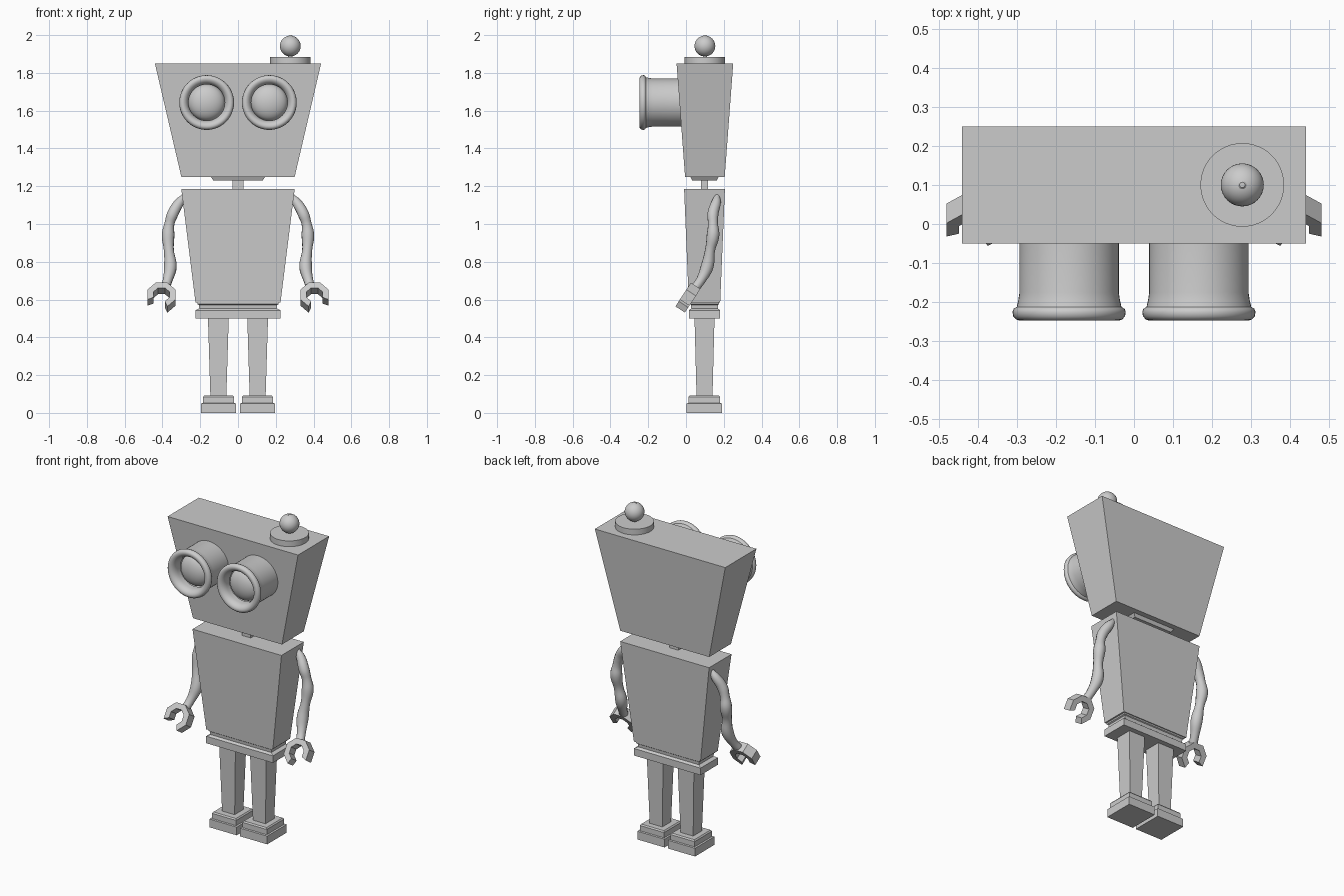
import bpy, bmesh, math
from mathutils import Matrix, Vector

if "Cube" in bpy.data.objects:
    bpy.data.objects.remove(bpy.data.objects["Cube"])


def link(name, bm, smooth=False):
    bmesh.ops.recalc_face_normals(bm, faces=bm.faces)
    me = bpy.data.meshes.new(name)
    bm.to_mesh(me)
    bm.free()
    ob = bpy.data.objects.new(name, me)
    bpy.context.collection.objects.link(ob)
    if smooth:
        smooth_object(ob)
    return ob


def smooth_object(ob):
    bpy.ops.object.select_all(action='DESELECT')
    ob.select_set(True)
    bpy.context.view_layer.objects.active = ob
    bpy.ops.object.shade_smooth_by_angle(angle=math.radians(40))


def stack(name, levels, cx=0, cy=0.098):
    """Rectangular loft; levels are (z, half width x, half depth y)."""
    bm = bmesh.new()
    rings = [[bm.verts.new((cx + sx * hx, cy + sy * hy, z))
              for sx, sy in ((-1, -1), (1, -1), (1, 1), (-1, 1))]
             for z, hx, hy in levels]
    for a, b in zip(rings, rings[1:]):
        for i in range(4):
            j = (i + 1) % 4
            bm.faces.new((a[i], a[j], b[j], b[i]))
    bm.faces.new(rings[0][::-1])
    bm.faces.new(rings[-1])
    return link(name, bm)


def lathe(name, profile, matrix, steps=48):
    """Spin (radius, height) points about local z, then place with matrix."""
    bm = bmesh.new()
    vs = [bm.verts.new((r, 0, h)) for r, h in profile]
    es = [bm.edges.new(p) for p in zip(vs, vs[1:])]
    bmesh.ops.spin(bm, geom=vs + es, axis=(0, 0, 1), cent=(0, 0, 0),
                   angle=math.tau, steps=steps)
    bmesh.ops.remove_doubles(bm, verts=bm.verts, dist=1e-4)
    bm.transform(matrix)
    return link(name, bm, True)


# Head, neck and torso
stack("head", [(1.25, 0.30, 0.105), (1.85, 0.44, 0.15)], cy=0.1)
stack("neck_plate", [(1.23, 0.13, 0.065), (1.252, 0.145, 0.075)])
stack("neck", [(1.18, 0.03, 0.018), (1.235, 0.03, 0.018)])
stack("torso", [(0.585, 0.225, 0.083), (1.185, 0.30, 0.108)])

# Hips with a stepped rim
stack("hips", [(0.50, 0.225, 0.083), (0.543, 0.225, 0.083),
               (0.553, 0.205, 0.07), (0.572, 0.207, 0.072),
               (0.576, 0.215, 0.077), (0.586, 0.215, 0.077)])

# Antenna: base disc, ball, thin rod
ant = Matrix.Translation((0.277, 0.1, 0))
lathe("antenna_base", [(0, 1.845), (0.107, 1.845), (0.107, 1.885), (0, 1.885)], ant)
ball = [(0.055 * math.sin(math.pi * i / 20), 1.942 - 0.055 * math.cos(math.pi * i / 20))
        for i in range(21)]
lathe("antenna_ball", ball, ant, 32)
lathe("antenna_rod", [(0, 1.88), (0.011, 1.88), (0.011, 1.996), (0.007, 2.0), (0, 2.0)], ant, 16)

tube = [(0, 0.0), (0.127, 0.0), (0.127, 0.175), (0.13, 0.195), (0.134, 0.212),
        (0.142, 0.217), (0.145, 0.225), (0.143, 0.236), (0.136, 0.244),
        (0.128, 0.247), (0.118, 0.245), (0.108, 0.238), (0.1, 0.226),
        (0.096, 0.21), (0.096, 0.18)]
lens = [(0.096 * math.sin(a), 0.165 + 0.055 * math.cos(a))
        for a in (math.pi / 2 * i / 10 for i in range(11))]

# Arm centre line: x, y, z, radius
arm_path = [(0.283, 0.165, 1.15, 0.014), (0.31, 0.16, 1.115, 0.025),
            (0.345, 0.143, 1.055, 0.03), (0.363, 0.143, 1.0, 0.027),
            (0.37, 0.143, 0.94, 0.034), (0.366, 0.127, 0.86, 0.027),
            (0.358, 0.112, 0.775, 0.034), (0.372, 0.08, 0.705, 0.026),
            (0.386, 0.048, 0.66, 0.025)]

for side, s in (("left", -1), ("right", 1)):
    # Eye tube with rolled rim and domed lens
    eye = Matrix.Translation((s * 0.166, 0, 1.643)) @ Matrix.Rotation(math.pi / 2, 4, 'X')
    lathe(side + "_eye_tube", tube, eye)
    lathe(side + "_eye_lens", lens, eye)

    # Leg and stepped foot
    stack(side + "_leg", [(0.08, 0.042, 0.042), (0.505, 0.055, 0.053)], cx=s * 0.104)
    stack(side + "_foot", [(0, 0.092, 0.094), (0.05, 0.092, 0.094),
                           (0.052, 0.082, 0.084), (0.084, 0.082, 0.084),
                           (0.092, 0.076, 0.078)], cx=s * 0.103, cy=0.097)

    # Wavy arm
    cu = bpy.data.curves.new(side + "_arm", 'CURVE')
    cu.dimensions = '3D'
    cu.bevel_depth = 1.0
    cu.bevel_resolution = 4
    cu.resolution_u = 6
    cu.use_fill_caps = True
    sp = cu.splines.new('BEZIER')
    sp.bezier_points.add(len(arm_path) - 1)
    for p, (x, y, z, r) in zip(sp.bezier_points, arm_path):
        p.co = (s * x, y, z)
        p.radius = r
        p.handle_left_type = p.handle_right_type = 'AUTO'
    sp.radius_interpolation = 'CARDINAL'
    arm = bpy.data.objects.new(side + "_arm", cu)
    bpy.context.collection.objects.link(arm)
    bpy.ops.object.select_all(action='DESELECT')
    arm.select_set(True)
    bpy.context.view_layer.objects.active = arm
    bpy.ops.object.convert(target='MESH')
    smooth_object(bpy.context.view_layer.objects.active)

    # Open octagonal claw, tilted forward
    bm = bmesh.new()
    up, normal = Vector((0, 0.55, 0.835)), Vector((0, -0.835, 0.55))
    centre = Vector((s * 0.405, 0.01, 0.61))
    rings = []
    for i in range(7):
        a = math.radians(-22.5 + 45 * i)
        d = Vector((s * math.cos(a), 0, 0)) + up * math.sin(a)
        rings.append([bm.verts.new(centre + d * r + normal * t) for r, t in
                      ((0.046, -0.03), (0.081, -0.03), (0.081, 0.03), (0.046, 0.03))])
    for a, b in zip(rings, rings[1:]):
        for i in range(4):
            j = (i + 1) % 4
            bm.faces.new((a[i], a[j], b[j], b[i]))
    bm.faces.new(rings[0])
    bm.faces.new(rings[-1])
    link(side + "_claw", bm)
